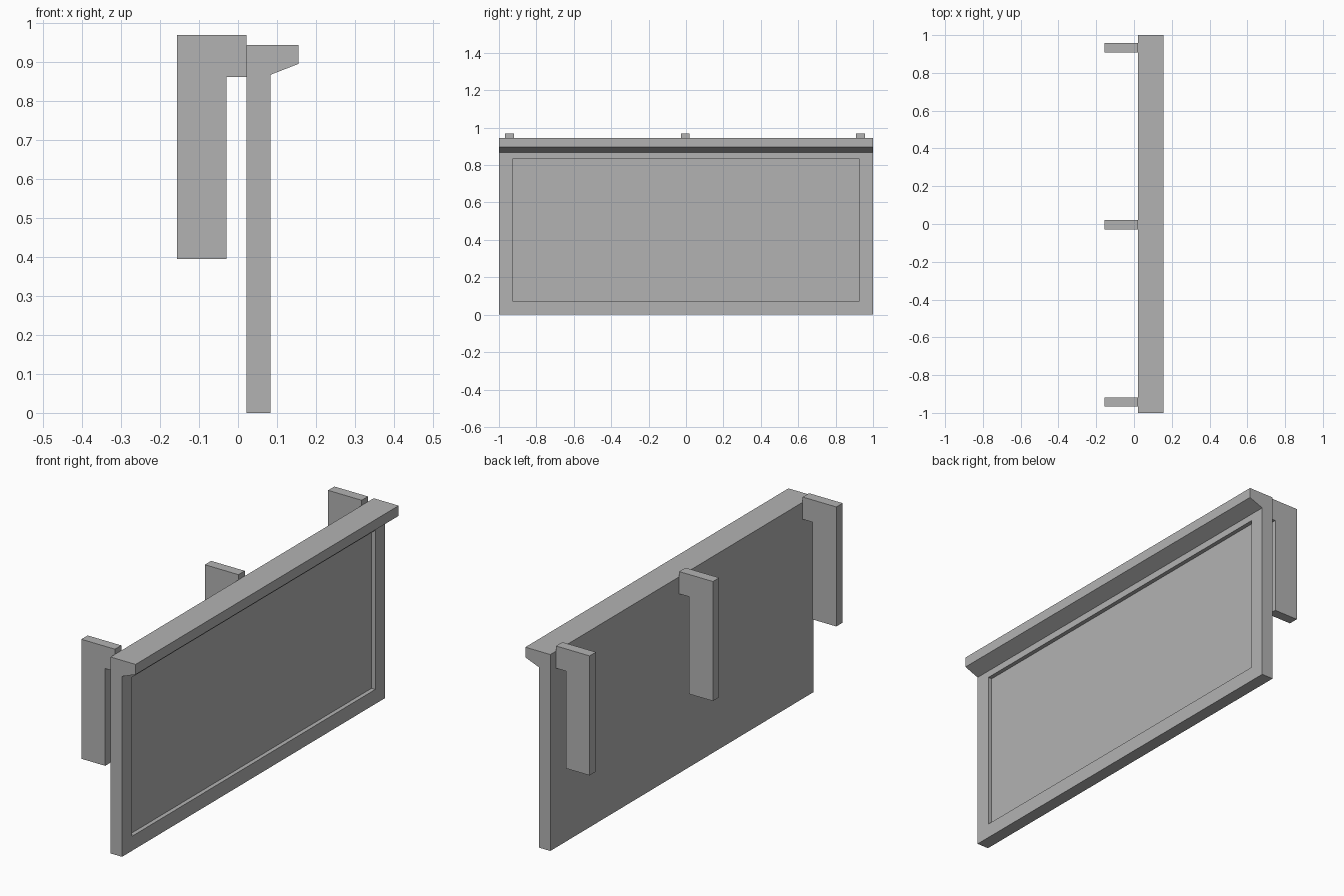
import bpy
import bmesh

cube = bpy.data.objects.get("Cube")
if cube:
    bpy.data.objects.remove(cube, do_unlink=True)

GREY = (0.45, 0.45, 0.45, 1)
grey = bpy.data.materials.new("plain_grey")
grey.use_nodes = True
grey.diffuse_color = GREY
grey.node_tree.nodes["Principled BSDF"].inputs["Base Color"].default_value = GREY


def extrude_profile(name, profile, y0, y1, edit=None):
    """Extrude an (x, z) outline from y0 to y1."""
    bm = bmesh.new()
    face = bm.faces.new([bm.verts.new((x, y0, z)) for x, z in profile])
    result = bmesh.ops.extrude_face_region(bm, geom=[face])
    for item in result["geom"]:
        if isinstance(item, bmesh.types.BMVert):
            item.co.y = y1
    bmesh.ops.recalc_face_normals(bm, faces=bm.faces)
    if edit:
        edit(bm)
    mesh = bpy.data.meshes.new(name)
    bm.to_mesh(mesh)
    bm.free()
    mesh.materials.append(grey)
    obj = bpy.data.objects.new(name, mesh)
    bpy.context.collection.objects.link(obj)
    return obj


BACK, FACE, LIP = 0.022, 0.083, 0.155
TOP, LIP_LOW, LIP_ROOT = 0.945, 0.896, 0.868
RECESS_FLOOR = FACE - 0.02


# Sunken field within a raised border
def recess(bm):
    face = max((f for f in bm.faces if f.normal.x > 0.99
                and f.calc_center_median().x < LIP - 0.01),
               key=lambda f: f.calc_area())
    for x in (FACE, RECESS_FLOOR):
        bmesh.ops.inset_individual(bm, faces=[face], thickness=0.01)
        for v in face.verts:
            v.co = (x, 0.925 if v.co.y > 0 else -0.925,
                    0.835 if v.co.z > 0.45 else 0.07)


# Panel with a sloped overhanging lip along the top
extrude_profile("panel_with_lip",
                [(BACK, 0), (FACE, 0), (FACE, LIP_ROOT), (LIP, LIP_LOW),
                 (LIP, TOP), (BACK, TOP)], -1, 1, recess)

# Hook brackets on the back
hook = [(BACK, 0.97), (-0.157, 0.97), (-0.157, 0.395), (-0.03, 0.395),
        (-0.03, 0.863), (BACK, 0.863)]
for label, y in (("front", -0.943), ("middle", -0.004), ("rear", 0.933)):
    extrude_profile(label + "_hook_bracket", hook, y - 0.024, y + 0.024)
